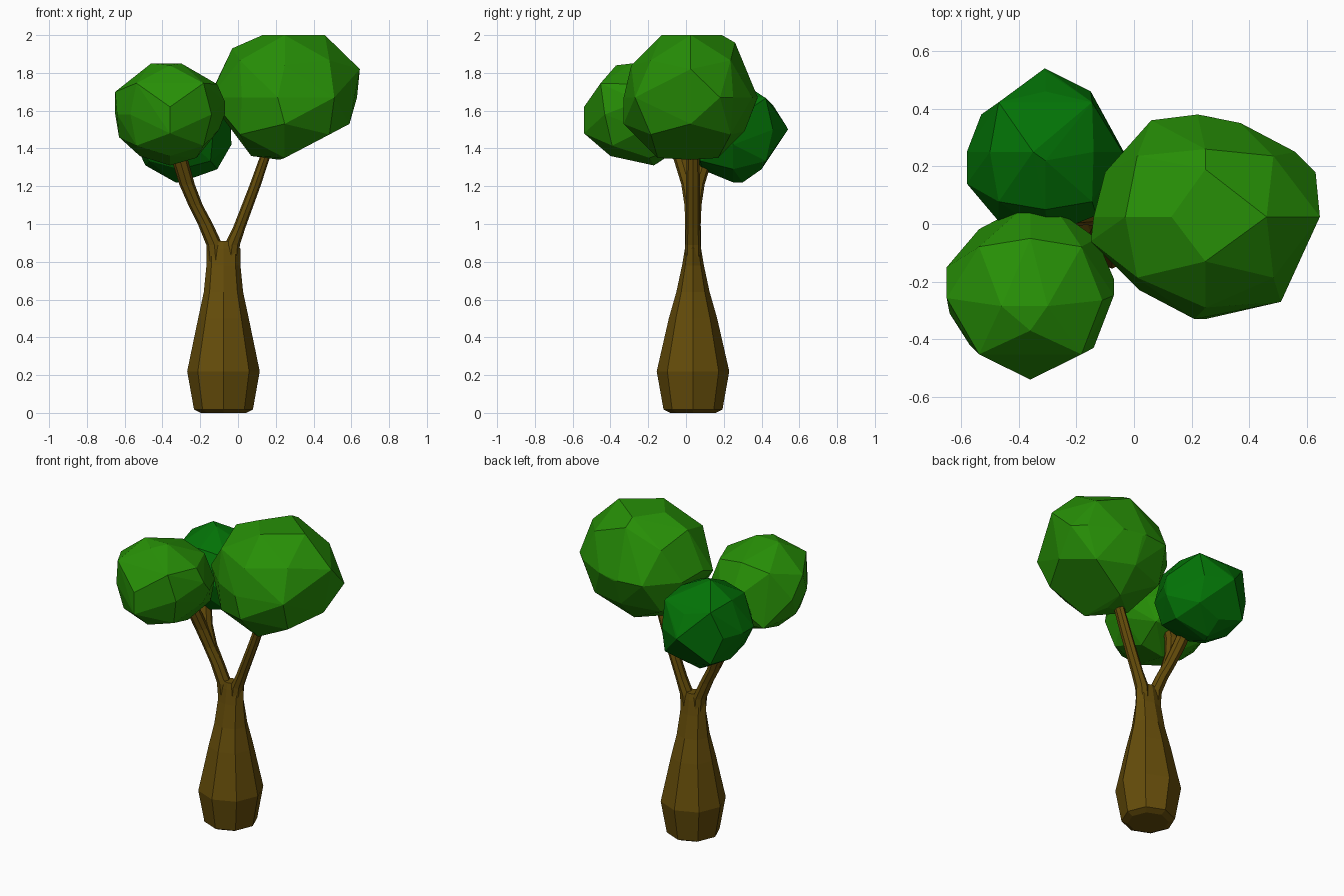
import bpy, bmesh, math
from itertools import product

if "Cube" in bpy.data.objects:
    bpy.data.objects.remove(bpy.data.objects["Cube"])


def material(name, rgb):
    m = bpy.data.materials.new(name)
    m.diffuse_color = (*rgb, 1)
    m.use_nodes = True
    m.node_tree.nodes["Principled BSDF"].inputs["Base Color"].default_value = m.diffuse_color
    return m


BARK = material("brown bark", (0.130, 0.073, 0.003))
LIGHT = material("light green leaves", (0.020, 0.275, 0.002))
DARK = material("dark green leaves", (0.001, 0.170, 0.002))


def finish(bm, name, mat):
    bmesh.ops.recalc_face_normals(bm, faces=bm.faces)
    mesh = bpy.data.meshes.new(name)
    bm.to_mesh(mesh)
    bm.free()
    mesh.materials.append(mat)
    obj = bpy.data.objects.new(name, mesh)
    bpy.context.collection.objects.link(obj)
    return obj


def loft(name, rings, sides=8):
    """Join horizontal oval rings (x, y, z, radius x, radius y) and cap both ends."""
    bm = bmesh.new()
    loops = []
    for x, y, z, rx, ry in rings:
        angles = [2 * math.pi * i / sides for i in range(sides)]
        loops.append([bm.verts.new((x + rx * math.cos(a), y + ry * math.sin(a), z))
                      for a in angles])
    for low, high in zip(loops, loops[1:]):
        for i in range(sides):
            j = (i + 1) % sides
            bm.faces.new((low[i], low[j], high[j], high[i]))
    bm.faces.new(loops[0][::-1])
    bm.faces.new(loops[-1])
    return finish(bm, name, BARK)


def leaf_ball(name, mat, front, side, top, lean=0.0, fill=1.0):
    """Faceted ball: hull of its front (x, z), side (y, z) and top (x, y) outlines
    plus one point per octant; lean shifts the crown along y."""
    spans = ([p[0] for p in front + top], [p[0] for p in side], [p[1] for p in front + side])
    spans[1].extend(p[1] for p in top)
    c = [(min(s) + max(s)) / 2 for s in spans]
    r = [(max(s) - min(s)) / 2 for s in spans]
    points = [(x, c[1] + lean * (z - c[2]) / r[2], z) for x, z in front]
    points += [(c[0], y, z) for y, z in side]
    points += [(x, y, c[2]) for x, y in top]
    k = fill / math.sqrt(3)
    for sx, sy, sz in product((-1, 1), repeat=3):
        points.append((c[0] + sx * k * r[0], c[1] + sy * k * r[1] + sz * k * lean,
                       c[2] + sz * k * r[2]))
    bm = bmesh.new()
    for p in points:
        bm.verts.new(p)
    hull = bmesh.ops.convex_hull(bm, input=bm.verts)
    junk = {g for g in hull["geom_interior"] + hull["geom_unused"]
            if isinstance(g, bmesh.types.BMVert)}
    bmesh.ops.delete(bm, geom=list(junk), context='VERTS')
    # merge nearly flat triangles into larger facets
    bmesh.ops.dissolve_limit(bm, angle_limit=math.radians(4), verts=bm.verts, edges=bm.edges)
    return finish(bm, name, mat)


# Bottle-shaped trunk, flattening towards the fork
CX, CY = -0.077, 0.037
trunk_profile = [(0.0, 0.12, 0.12), (0.018, 0.156, 0.156), (0.22, 0.192, 0.192),
                 (0.50, 0.134, 0.128), (0.64, 0.104, 0.088), (0.78, 0.090, 0.058),
                 (0.87, 0.089, 0.043), (0.91, 0.055, 0.036)]
loft("trunk", [(CX, CY, z, rx, ry) for z, rx, ry in trunk_profile])

# Right branch
loft("right_branch", [(-0.042, CY, 0.78, 0.042, 0.042), (-0.031, CY, 0.89, 0.041, 0.041),
                      (0.006, CY, 0.98, 0.033, 0.038), (0.089, CY, 1.20, 0.030, 0.037),
                      (0.165, CY, 1.42, 0.026, 0.033)])

# Left branch, which divides towards the front and the back
for name, side in (("left_front_branch", -1), ("left_back_branch", 1)):
    loft(name, [(-0.115, CY, 0.78, 0.042, 0.042), (-0.125, CY, 0.89, 0.043, 0.042),
                (-0.173, CY, 1.00, 0.040, 0.041), (-0.225, CY + side * 0.005, 1.10, 0.038, 0.040),
                (-0.270, CY + side * 0.022, 1.21, 0.041, 0.040),
                (-0.308, CY + side * 0.060, 1.34, 0.043, 0.042),
                (-0.330, CY + side * 0.11, 1.44, 0.039, 0.038)])

# Leaf balls
leaf_ball("right_leaves", LIGHT,
          front=[(-0.14, 1.70), (-0.03, 1.93), (0.13, 2.0), (0.46, 2.0), (0.645, 1.82),
                 (0.59, 1.53), (0.22, 1.34), (0.07, 1.36), (-0.08, 1.56)],
          side=[(-0.13, 2.0), (0.19, 2.0), (0.26, 1.96), (0.375, 1.66), (0.31, 1.49),
                (0.17, 1.35), (-0.15, 1.35), (-0.33, 1.53), (-0.29, 1.84)],
          top=[(-0.10, 0.18), (0.06, 0.36), (0.22, 0.38), (0.37, 0.35), (0.56, 0.25),
               (0.63, 0.18), (0.51, -0.27), (0.21, -0.33), (0.02, -0.23), (-0.15, -0.06)],
          fill=1.03)
leaf_ball("left_front_leaves", LIGHT,
          front=[(-0.65, 1.70), (-0.46, 1.85), (-0.30, 1.85), (-0.11, 1.74), (-0.07, 1.65),
                 (-0.10, 1.50), (-0.22, 1.35), (-0.52, 1.36), (-0.63, 1.46)],
          side=[(-0.54, 1.62), (-0.37, 1.84), (-0.30, 1.85), (-0.05, 1.78), (0.06, 1.60),
                (0.00, 1.42), (-0.17, 1.31), (-0.40, 1.36), (-0.54, 1.48)],
          top=[(-0.37, 0.07), (-0.27, 0.05), (-0.13, -0.05), (-0.07, -0.19), (-0.14, -0.43),
               (-0.37, -0.53), (-0.57, -0.42), (-0.64, -0.31), (-0.65, -0.15)],
          lean=-0.05, fill=1.06)
leaf_ball("left_back_leaves", DARK,
          front=[(-0.58, 1.50), (-0.50, 1.69), (-0.35, 1.78), (-0.14, 1.69), (-0.04, 1.55),
                 (-0.035, 1.42), (-0.11, 1.29), (-0.33, 1.22), (-0.49, 1.31)],
          side=[(0.53, 1.52), (0.46, 1.63), (0.38, 1.68), (0.22, 1.77), (0.05, 1.69),
                (-0.04, 1.48), (0.08, 1.29), (0.30, 1.22), (0.40, 1.29)],
          top=[(-0.31, 0.54), (-0.15, 0.46), (-0.04, 0.22), (-0.13, 0.03), (-0.30, -0.04),
               (-0.47, 0.01), (-0.58, 0.14), (-0.53, 0.38)],
          fill=1.03)
